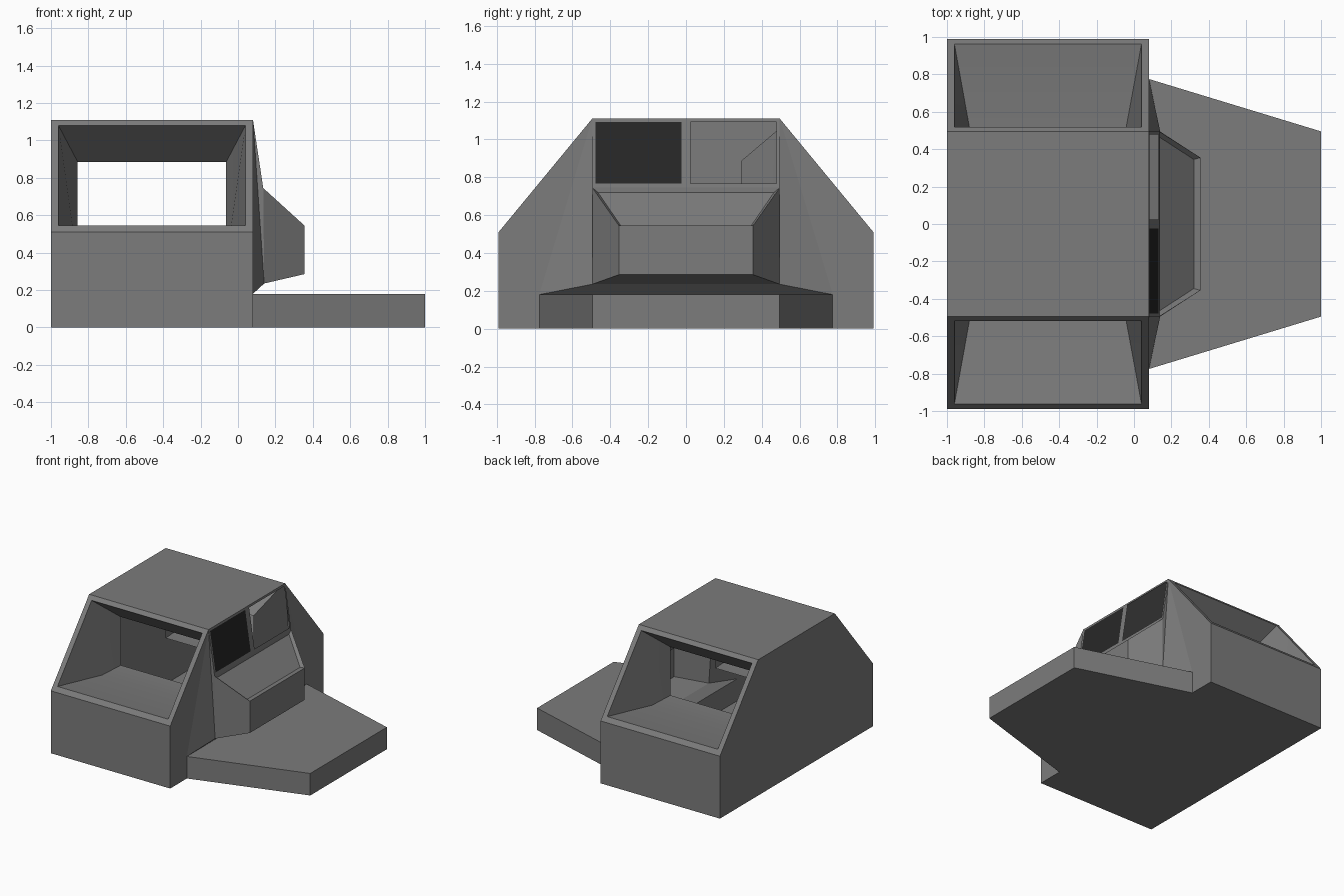
import bpy
import bmesh
from mathutils import Vector

cube = bpy.data.objects.get("Cube")
if cube:
    bpy.data.objects.remove(cube)


def material(name, value):
    mat = bpy.data.materials.new(name)
    mat.use_nodes = True
    colour = (value, value, value, 1)
    mat.diffuse_color = colour
    mat.node_tree.nodes["Principled BSDF"].inputs["Base Color"].default_value = colour
    return mat


grey = material("hull grey", 0.2)
black = material("dark glass", 0.02)


def flip(points):
    return [(x, -y, z) for x, y, z in points]


def span(*edge):
    """Panel crossing the centre line, given its +y edge."""
    return list(edge) + flip(edge)[::-1]


def both(panel):
    return [panel, flip(panel)]


def ring(outer, inner):
    """Four panels framing an opening."""
    return [[outer[i], outer[(i + 1) % 4], inner[(i + 1) % 4], inner[i]] for i in range(4)]


def shell(name, panels, centre, mat=grey, inward=False):
    """Skin of flat panels, facing away from (or towards) a centre point."""
    bm = bmesh.new()
    for panel in panels:
        bm.faces.new([bm.verts.new(p) for p in panel])
    bmesh.ops.remove_doubles(bm, verts=bm.verts, dist=0.0005)
    bm.normal_update()
    for face in bm.faces:
        outward = face.normal.dot(face.calc_center_median() - Vector(centre)) > 0
        if outward == inward:
            face.normal_flip()
    mesh = bpy.data.meshes.new(name)
    bm.to_mesh(mesh)
    bm.free()
    mesh.materials.append(mat)
    obj = bpy.data.objects.new(name, mesh)
    bpy.context.collection.objects.link(obj)
    bpy.ops.object.select_all(action="DESELECT")
    obj.select_set(True)
    bpy.context.view_layer.objects.active = obj
    bpy.ops.object.shade_smooth_by_angle(angle=0.5)
    return obj


# Main dimensions
BACK, FACE = -1.0, 0.08
SIDE, SHOULDER = 0.99, 0.51
ROOF_Y, ROOF = 0.495, 1.11
DECK_Y, DECK = 0.775, 0.18


def slope_y(z):
    return SIDE - (z - SHOULDER) * (SIDE - ROOF_Y) / (ROOF - SHOULDER)


def on_slope(x0, x1, z0, z1):
    return [(x0, slope_y(z0), z0), (x1, slope_y(z0), z0),
            (x1, slope_y(z1), z1), (x0, slope_y(z1), z1)]


# Cabin body: floor, roof, end wall, low side walls, cheeks and sloped frames
opening = on_slope(-0.96, 0.04, 0.545, 1.08)
body = [
    span((BACK, SIDE, 0), (FACE, SIDE, 0)),
    span((BACK, ROOF_Y, ROOF), (FACE, ROOF_Y, ROOF)),
    span((BACK, SIDE, 0), (BACK, SIDE, SHOULDER), (BACK, ROOF_Y, ROOF)),
]
body += both([(BACK, SIDE, 0), (FACE, SIDE, 0), (FACE, SIDE, SHOULDER), (BACK, SIDE, SHOULDER)])
body += both([(FACE, SIDE, 0), (FACE, SIDE, SHOULDER), (FACE, ROOF_Y, ROOF),
              (FACE, DECK_Y, DECK), (FACE, DECK_Y, 0)])
for panel in ring(on_slope(BACK, FACE, SHOULDER, ROOF), opening):
    body += both(panel)
shell("cabin_body", body, (-0.46, 0, 0.5))

# Tapered intakes running from each sloped opening to an inner hole
low_l, low_r, top_r, top_l = opening
kink_l, kink_r = (-0.877, 0.5, 0.485), (-0.045, 0.5, 0.485)
hole_l, hole_r = (-0.857, 0.29, 0.49), (-0.063, 0.29, 0.49)
head_l, head_r = (-0.857, 0.29, 0.885), (-0.063, 0.29, 0.885)
intake = [
    [low_l, low_r, kink_r, kink_l], [kink_l, kink_r, hole_r, hole_l],
    [top_l, top_r, head_r, head_l],
    [top_l, low_l, kink_l], [top_l, kink_l, hole_l, head_l],
    [top_r, low_r, kink_r], [top_r, kink_r, hole_r, head_r],
]
shell("left_intake", intake, (-0.46, 0.55, 0.7), inward=True)
shell("right_intake", [flip(p) for p in intake], (-0.46, -0.55, 0.7), inward=True)

# Projecting console with flared sides, recessed sloped top and undercut
SILL_X, SILL = 0.135, 0.745
sill, heel = (SILL_X, ROOF_Y, SILL), (0.14, ROOF_Y, 0.235)
nose_top, nose_low = (0.355, 0.355, 0.545), (0.355, 0.355, 0.285)
tray_top, tray_low = (SILL_X, 0.465, 0.72), (0.32, 0.345, 0.545)
roof_end, deck_end = (FACE, ROOF_Y, ROOF), (FACE, DECK_Y, DECK)
console = [
    span(sill, tray_top), span(tray_top, tray_low), span(tray_low, nose_top),
    span(nose_top, nose_low), span(nose_low, heel), span(heel, deck_end),
]
for panel in ([sill, nose_top, tray_low, tray_top], [sill, nose_top, nose_low, heel],
              [roof_end, sill, heel], [roof_end, heel, deck_end]):
    console += both(panel)
shell("console", console, (0, 0, 0.5))


# Leaning window frame with two openings, one glazed
def on_window(y0, y1, z0, z1):
    def lean(z):
        return FACE + (ROOF - z) * (SILL_X - FACE) / (ROOF - SILL)
    return [(lean(z0), y0, z0), (lean(z0), y1, z0), (lean(z1), y1, z1), (lean(z1), y0, z1)]


pane = on_window(0.025, 0.478, 0.767, 1.093)
frame = []
for panel in ring(on_window(0, ROOF_Y, SILL, ROOF), pane):
    frame += both(panel)
shell("window_frame", frame, (-0.4, 0, 0.8))
shell("right_window_glass", [flip(pane)], (-0.4, 0, 0.8), black)

# Low wedge-shaped deck
near, far = (FACE, DECK_Y), (1.0, 0.495)
deck = [span((*near, z), (*far, z)) for z in (0, DECK)]
deck += [span((*p, 0), (*p, DECK)) for p in (near, far)]
deck += both([(*near, 0), (*far, 0), (*far, DECK), (*near, DECK)])
shell("deck", deck, (0.5, 0, 0.09))
